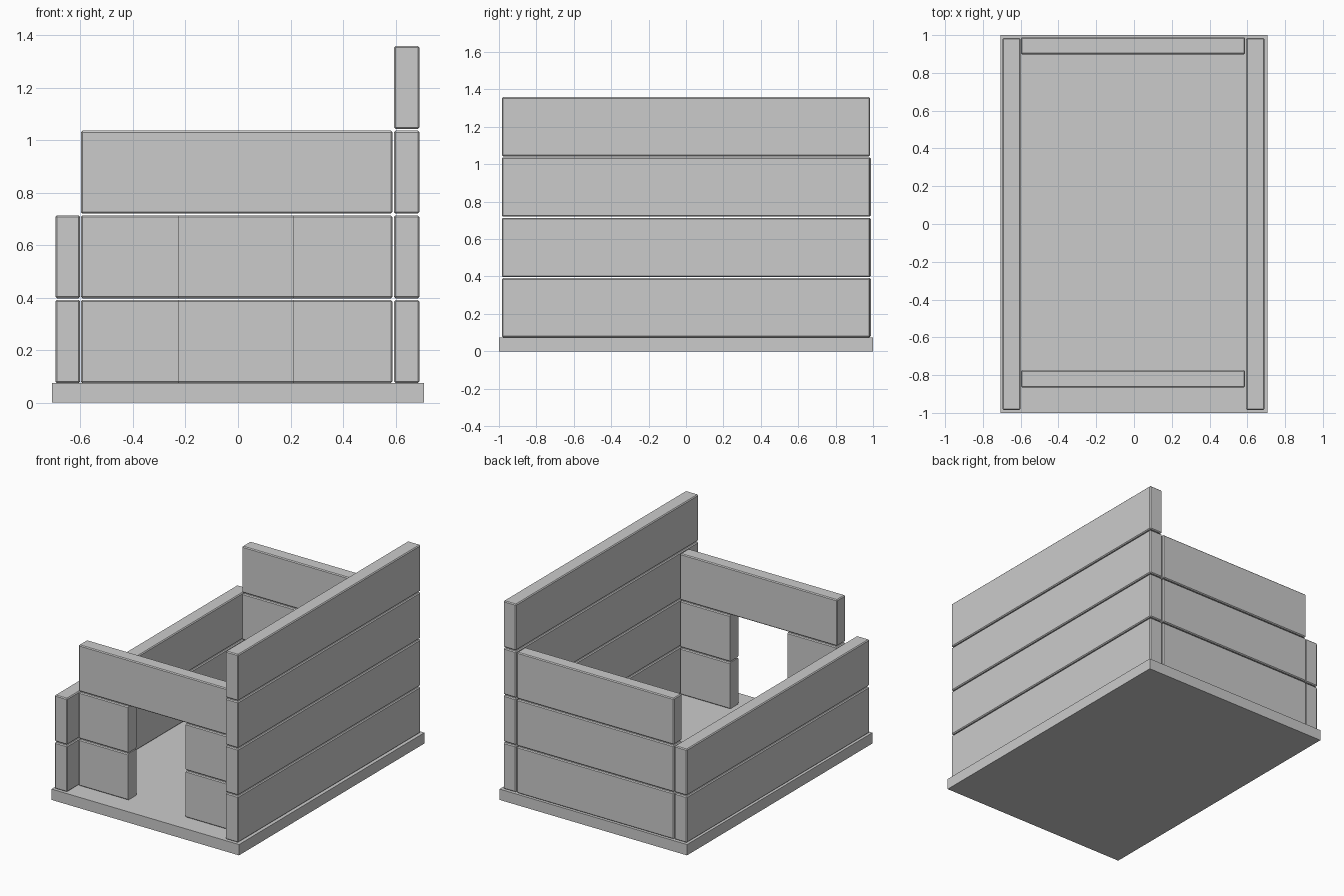
import bpy, bmesh
from mathutils import Vector

if "Cube" in bpy.data.objects:
    bpy.data.objects.remove(bpy.data.objects["Cube"])

BASE_TOP, PITCH, HEIGHT, BEVEL = 0.074, 0.3225, 0.316, 0.006


def box(name, lo, hi, bevel=0.0, cut=None):
    """Box between two corners; cut = (x, side) trims a bevelled box square at x."""
    lo, hi = Vector(lo), Vector(hi)
    bm = bmesh.new()
    bmesh.ops.create_cube(bm, size=1)
    bmesh.ops.scale(bm, vec=hi - lo, verts=bm.verts)
    bmesh.ops.translate(bm, vec=(lo + hi) / 2, verts=bm.verts)
    if bevel:
        bmesh.ops.bevel(bm, geom=bm.edges[:], offset=bevel, segments=1,
                        profile=0.5, affect='EDGES')
    if cut:
        x, side = cut
        res = bmesh.ops.bisect_plane(bm, geom=bm.verts[:] + bm.edges[:] + bm.faces[:],
                                     plane_co=(x, 0, 0), plane_no=(side, 0, 0),
                                     clear_outer=True)
        rim = [e for e in res['geom_cut'] if isinstance(e, bmesh.types.BMEdge)]
        bmesh.ops.contextual_create(bm, geom=rim)
    bmesh.ops.recalc_face_normals(bm, faces=bm.faces)
    mesh = bpy.data.meshes.new(name)
    bm.to_mesh(mesh)
    bm.free()
    obj = bpy.data.objects.new(name, mesh)
    bpy.context.collection.objects.link(obj)
    return obj


def plank(name, row, x, y, cut=None):
    z = BASE_TOP + 0.001 + row * PITCH
    return box(f"{name}_{row + 1}", (x[0], y[0], z), (x[1], y[1], z + HEIGHT), BEVEL, cut)


# Floor slab
box("floor", (-0.708, -1, 0), (0.708, 1, BASE_TOP))

# Side walls: tall on the right, low on the left
SIDE_Y = (-0.985, 0.985)
for row in range(4):
    plank("right_wall_plank", row, (0.594, 0.691), SIDE_Y)
for row in range(2):
    plank("left_wall_plank", row, (-0.696, -0.601), SIDE_Y)

# Back wall and recessed front wall, with a doorway in the lower front rows
END_X, FRONT_Y = (-0.599, 0.588), (-0.865, -0.774)
for row in range(3):
    plank("back_wall_plank", row, END_X, (0.898, 0.988))
    if row < 2:
        plank("front_wall_left_plank", row, END_X, FRONT_Y, (-0.225, 1))
        plank("front_wall_right_plank", row, END_X, FRONT_Y, (0.211, -1))
    else:
        plank("door_lintel_plank", row, END_X, FRONT_Y)
